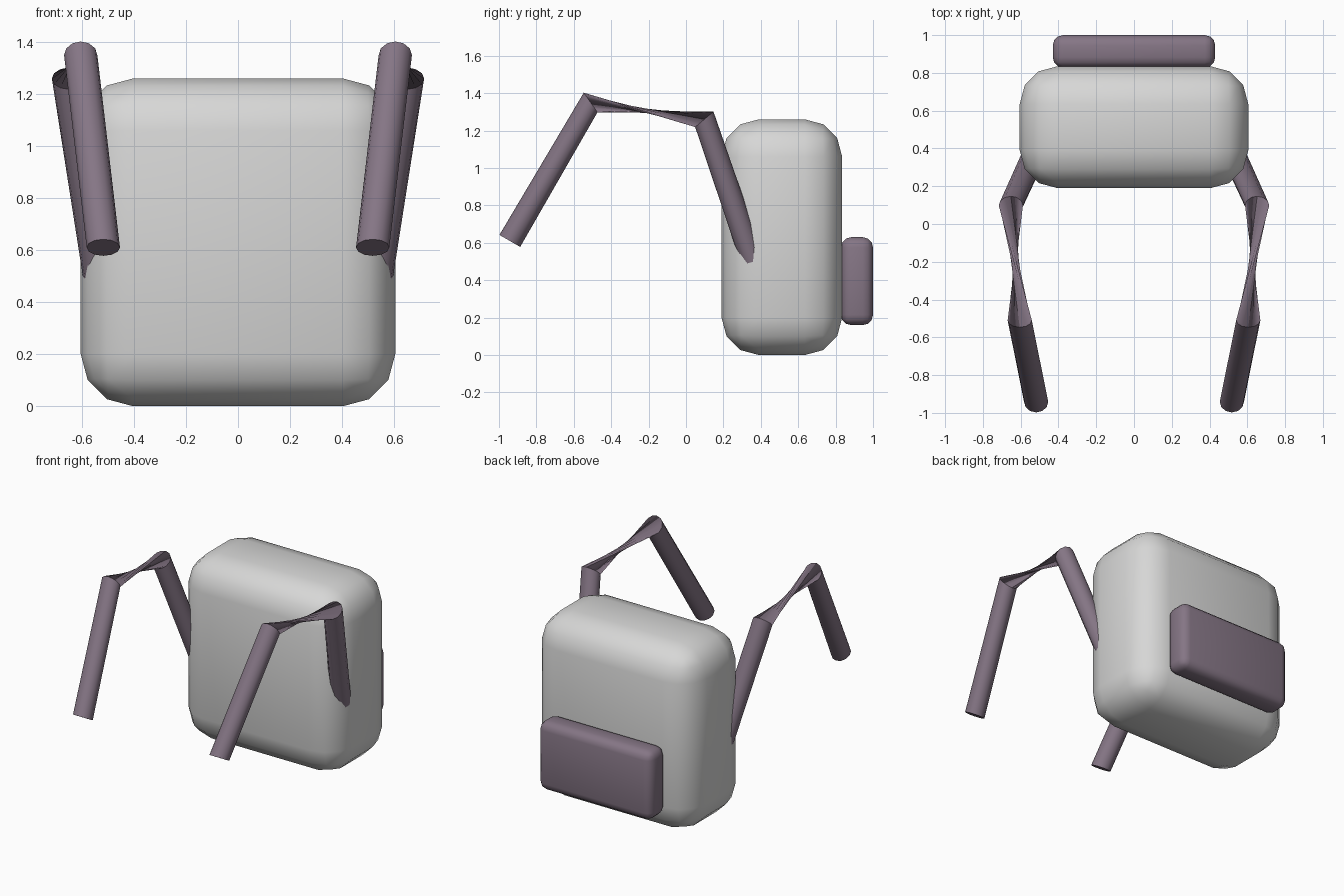
import bpy, bmesh, math
from mathutils import Vector

if "Cube" in bpy.data.objects:
    bpy.data.objects.remove(bpy.data.objects["Cube"])


def material(name, color):
    m = bpy.data.materials.new(name)
    m.diffuse_color = (*color, 1)
    m.use_nodes = True
    m.node_tree.nodes["Principled BSDF"].inputs["Base Color"].default_value = m.diffuse_color
    return m


GREY = material("light grey", (0.68, 0.68, 0.675))
PURPLE = material("dusty purple", (0.235, 0.18, 0.235))


def finish(name, bm, mat, angle):
    bmesh.ops.recalc_face_normals(bm, faces=bm.faces)
    mesh = bpy.data.meshes.new(name)
    bm.to_mesh(mesh)
    bm.free()
    mesh.materials.append(mat)
    ob = bpy.data.objects.new(name, mesh)
    bpy.context.collection.objects.link(ob)
    bpy.ops.object.select_all(action='DESELECT')
    ob.select_set(True)
    bpy.context.view_layer.objects.active = ob
    bpy.ops.object.shade_smooth_by_angle(angle=math.radians(angle))
    return ob


def rounded_box(name, low, high, radius, mat):
    low, high = Vector(low), Vector(high)
    bm = bmesh.new()
    bmesh.ops.create_cube(bm, size=1)
    for v in bm.verts:
        v.co = (low + high) / 2 + v.co * (high - low)
    bmesh.ops.bevel(bm, geom=bm.edges[:], offset=radius, segments=3,
                    profile=0.5, affect='EDGES')
    return finish(name, bm, mat, 60)


# Main bag and back pocket
rounded_box("bag_body", (-0.605, 0.19, 0), (0.605, 0.835, 1.26), 0.2, GREY)
rounded_box("back_pocket", (-0.43, 0.828, 0.16), (0.43, 1.0, 0.63), 0.055, PURPLE)

# Strap rings: centre, outward direction in the side plane, width direction.
# The last two rings are turned half round, which twists the middle span.
RINGS = [
    ((0.518, -0.942, 0.61), (0, -0.115, 0.066), 1),
    ((0.605, -0.51, 1.35), (0, -0.07, 0.10), 1),
    ((0.652, 0.098, 1.26), (0, -0.095, -0.08), -1),
    ((0.525, 0.375, 0.45), (0, -0.123, -0.042), -1),
]
SIDES = 12
RADIUS = 0.064


def strap(name, side):
    bm = bmesh.new()
    loops = []
    for centre, out, turn in RINGS:
        u = Vector(out).normalized()
        w = Vector((turn, 0, 0))
        loop = []
        for i in range(SIDES):
            a = 2 * math.pi * i / SIDES
            p = Vector(centre) + RADIUS * (math.cos(a) * u + math.sin(a) * w)
            loop.append(bm.verts.new((p.x * side, p.y, p.z)))
        loops.append(loop)
    for a, b in zip(loops, loops[1:]):
        for i in range(SIDES):
            j = (i + 1) % SIDES
            bm.faces.new((a[i], a[j], b[j], b[i]))
    bm.faces.new(loops[0][::-1])
    bm.faces.new(loops[-1])
    return finish(name, bm, PURPLE, 60)


strap("right_strap", 1)
strap("left_strap", -1)
